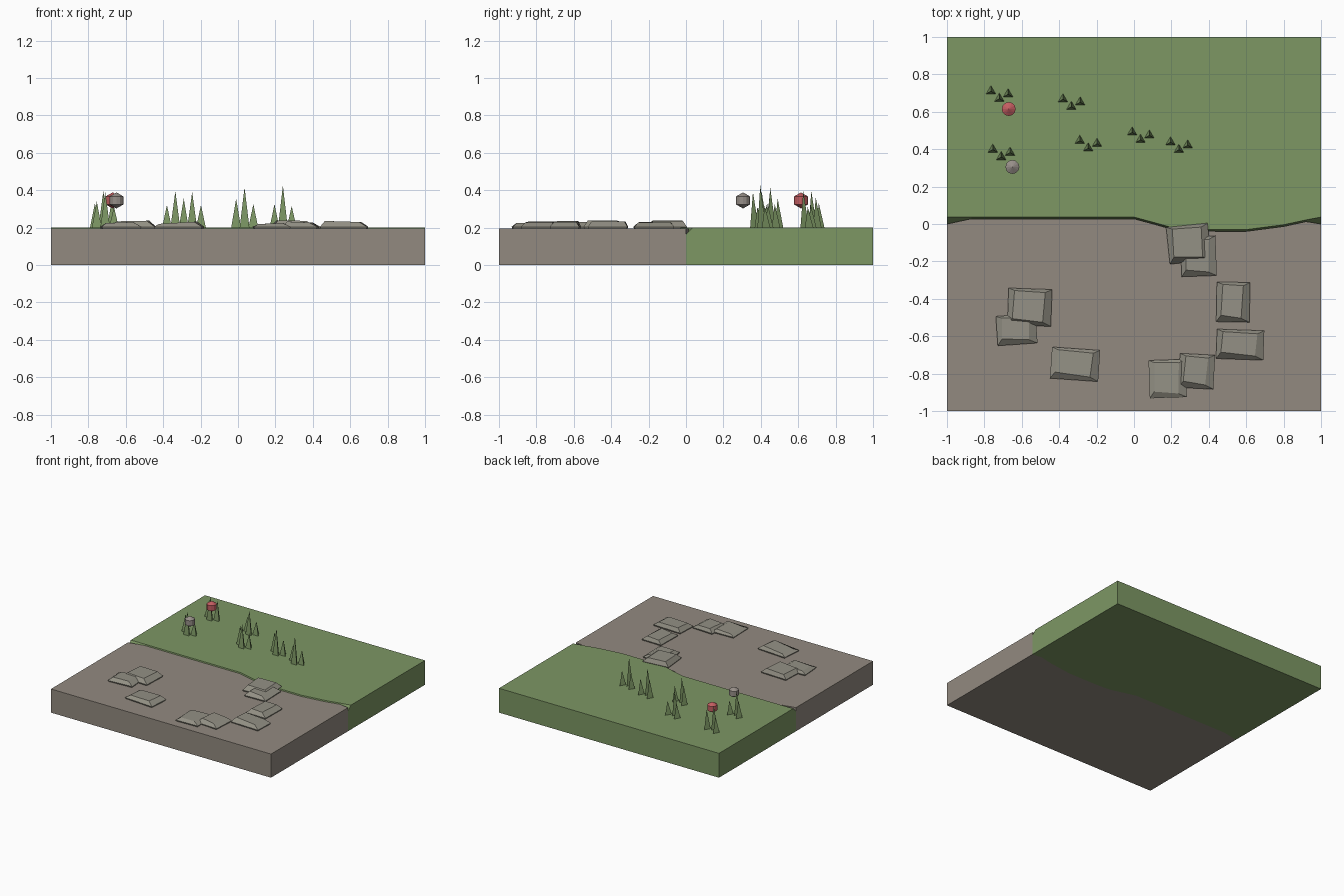
import bpy
import bmesh
from math import cos, sin, radians
from mathutils import Vector, Matrix

cube = bpy.data.objects.get("Cube")
if cube:
    bpy.data.objects.remove(cube)


def material(name, r, g, b):
    m = bpy.data.materials.new(name)
    m.use_nodes = True
    m.diffuse_color = (r, g, b, 1)
    node = m.node_tree.nodes["Principled BSDF"]
    node.inputs["Base Color"].default_value = (r, g, b, 1)
    node.inputs["Roughness"].default_value = 0.9
    return m


grass = material("grass green", 0.205, 0.31, 0.127)
dirt = material("earth brown", 0.29, 0.255, 0.216)
stone = material("stone grey", 0.295, 0.283, 0.235)
red = material("berry red", 0.55, 0.11, 0.12)
pebble = material("pebble grey", 0.31, 0.275, 0.25)


def finish(name, bm, mat):
    bmesh.ops.recalc_face_normals(bm, faces=bm.faces)
    mesh = bpy.data.meshes.new(name)
    bm.to_mesh(mesh)
    bm.free()
    mesh.materials.append(mat)
    obj = bpy.data.objects.new(name, mesh)
    bpy.context.collection.objects.link(obj)
    return obj


def loft(name, rings, mat):
    """Closed solid through a stack of equal-length rings."""
    bm = bmesh.new()
    loops = [[bm.verts.new(p) for p in ring] for ring in rings]
    n = len(loops[0])
    for low, high in zip(loops, loops[1:]):
        for i in range(n):
            j = (i + 1) % n
            bm.faces.new((low[i], low[j], high[j], high[i]))
    bm.faces.new(loops[0])
    bm.faces.new(loops[-1])
    return finish(name, bm, mat)


def at(points, z):
    return [(x, y, z) for x, y in points]


# Ground: grass bank meets lower earth along a winding line
bank_x = (-1, -0.87, 0, 0.1, 0.2, 0.3, 0.45, 0.6, 0.8, 0.92, 1)
bank_top_y = (0.037, 0.037, 0.037, 0.01, -0.018, -0.028, -0.03, -0.03, -0.004, 0.022, 0.037)
bank_top = list(zip(bank_x, bank_top_y))
bank_low = [(x, 0 if abs(x) == 1 else y - 0.009) for x, y in bank_top]
back = [(1, 1), (-1, 1)]
loft("grass_ground", [at(bank_low + back, 0), at(bank_low + back, 0.165),
                      at(bank_top + back, 0.2)], grass)
earth_outline = bank_low + [(1, -1), (-1, -1)]
loft("earth_ground", [at(earth_outline, 0), at(earth_outline, 0.194)], dirt)


# Flat stones: x range, y range, turn, top height, sideways tilt
def flat_stone(name, x0, x1, y0, y1, turn, top, tilt):
    c = Vector(((x0 + x1) / 2, (y0 + y1) / 2, 0))
    w, d = (x1 - x0) / 2 - 0.006, (y1 - y0) / 2 - 0.006
    spin = Matrix.Rotation(radians(turn), 3, "Z")

    def ring(left, right, front, rear, z, slope):
        pts = [(-w + left, -d + front), (w - right, -d + front * 0.6),
               (w - right * 0.8, d - rear), (-w + left * 1.3, d - rear * 0.7)]
        return [c + spin @ Vector((x, y, z + slope * x)) for x, y in pts]

    loft(name, [ring(0.008, 0.008, 0.008, 0.008, 0.185, 0),
                ring(0, 0, 0, 0, 0.204, 0),
                ring(0.025, 0.045, 0.035, 0.018, top, tilt)], stone)


stones = [
    (-0.68, -0.435, -0.55, -0.34, -2, 0.235, 0.02),
    (-0.74, -0.515, -0.65, -0.48, 4, 0.227, 0.04),
    (-0.45, -0.18, -0.84, -0.66, -4, 0.226, 0.06),
    (0.175, 0.41, -0.21, 0.0, 6, 0.237, -0.02),
    (0.245, 0.445, -0.285, -0.06, 2, 0.228, -0.04),
    (0.435, 0.625, -0.53, -0.305, -1, 0.232, 0.03),
    (0.435, 0.70, -0.73, -0.56, -2, 0.232, -0.03),
    (0.075, 0.285, -0.935, -0.72, 2, 0.222, 0.05),
    (0.235, 0.435, -0.885, -0.69, -3, 0.229, -0.04),
]
for i, s in enumerate(stones):
    flat_stone(f"flat_stone_{i + 1}", *s)


# Grass tufts: three thin three-sided spikes each
def tuft(name, x, y, heights):
    bm = bmesh.new()
    for (dx, dy), h in zip([(-0.045, 0.04), (0, 0), (0.047, 0.024)], heights):
        place = Matrix.Translation((x + dx, y + dy, 0.2 + h / 2))
        res = bmesh.ops.create_cone(bm, cap_ends=True, segments=3, radius1=0.03,
                                    radius2=0, depth=h)
        # one corner of the base points to the back
        for v in res["verts"]:
            v.co.x, v.co.y = 0, 0
        low = [v for v in res["verts"] if v.co.z < 0]
        for k, v in enumerate(low):
            a = radians(90 + 120 * k)
            v.co.x, v.co.y = 0.03 * cos(a), 0.03 * sin(a)
        bmesh.ops.transform(bm, matrix=place, verts=res["verts"])
    bmesh.ops.remove_doubles(bm, verts=bm.verts, dist=0.0005)
    finish(name, bm, grass)


tufts = [
    (-0.72, 0.67, (0.13, 0.195, 0.16)),
    (-0.335, 0.627, (0.12, 0.195, 0.11)),
    (-0.245, 0.405, (0.155, 0.19, 0.12)),
    (0.035, 0.45, (0.155, 0.215, 0.125)),
    (0.24, 0.397, (0.125, 0.225, 0.115)),
    (-0.71, 0.358, (0.14, 0.19, 0.11)),
]
for i, t in enumerate(tufts):
    tuft(f"grass_tuft_{i + 1}", *t)


# Floating balls with three bands of flat faces
def ball(name, x, y, mat):
    bm = bmesh.new()
    bmesh.ops.create_uvsphere(bm, u_segments=12, v_segments=3, radius=0.043,
                              matrix=Matrix.Translation((x, y, 0.345)))
    finish(name, bm, mat)


ball("red_ball", -0.67, 0.615, red)
ball("grey_ball", -0.65, 0.305, pebble)
